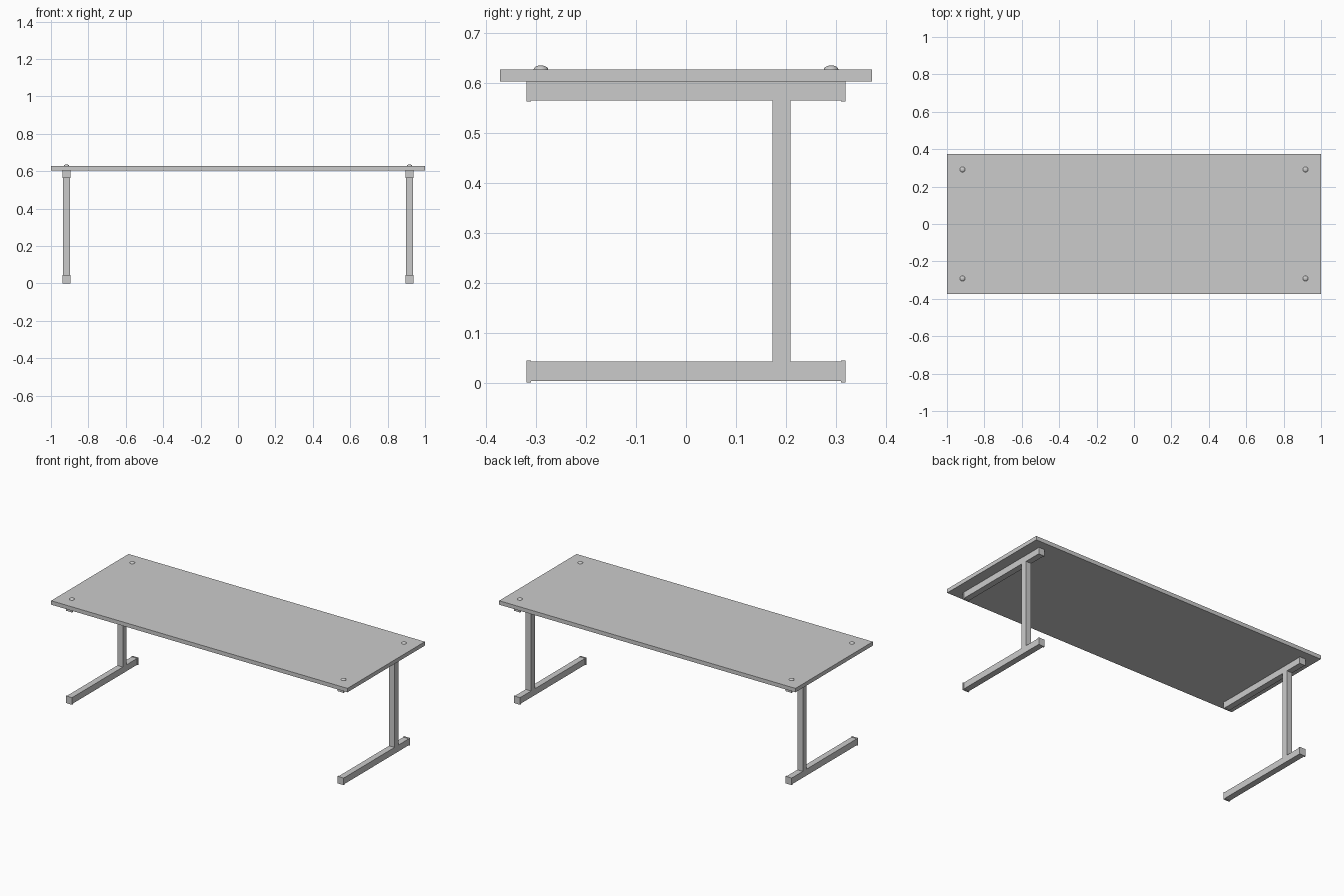
import bpy, bmesh
from mathutils import Matrix, Vector

if "Cube" in bpy.data.objects:
    bpy.data.objects.remove(bpy.data.objects["Cube"])


def box(name, lo, hi):
    lo, hi = Vector(lo), Vector(hi)
    bm = bmesh.new()
    size = hi - lo
    bmesh.ops.create_cube(bm, size=1, matrix=Matrix.Translation((lo + hi) / 2) @ Matrix.Diagonal((*size, 1)))
    return finish(name, bm)


def finish(name, bm):
    mesh = bpy.data.meshes.new(name)
    bm.to_mesh(mesh)
    bm.free()
    ob = bpy.data.objects.new(name, mesh)
    bpy.context.collection.objects.link(ob)
    return ob


def dome(name, x, y, z, radius, height):
    # upper half of a flattened sphere, with a closed base
    bm = bmesh.new()
    bmesh.ops.create_uvsphere(bm, u_segments=24, v_segments=12, radius=1)
    bmesh.ops.bisect_plane(bm, geom=bm.verts[:] + bm.edges[:] + bm.faces[:], dist=1e-5,
                           plane_co=(0, 0, 0), plane_no=(0, 0, 1), clear_inner=True)
    bmesh.ops.holes_fill(bm, edges=[e for e in bm.edges if e.is_boundary], sides=0)
    bm.transform(Matrix.Translation((x, y, z)) @ Matrix.Diagonal((radius, radius, height, 1)))
    for f in bm.faces:
        f.smooth = f.normal.z > -0.9
    for e in bm.edges:
        e.smooth = not any(len(f.verts) > 4 for f in e.link_faces)
    return finish(name, bm)


# Table top
box("table_top", (-1, -0.373, 0.604), (1, 0.373, 0.628))

LEG_X, HALF, CAP = 0.917, 0.0185, 0.0205
for side, label in ((-1, "left"), (1, "right")):
    x = side * LEG_X
    # Upright post, set toward the back
    box(label + "_post", (x - HALF, 0.173, 0.042), (x + HALF, 0.21, 0.566))
    # Foot and top rail, each with slightly larger end caps
    for part, z in (("foot", 0.0225), ("top_rail", 0.5855)):
        box(f"{label}_{part}", (x - HALF, -0.314, z - 0.0195), (x + HALF, 0.314, z + 0.0195))
        top = 0.0215 if part == "foot" else 0.0185
        for end, y in (("front", -0.3155), ("back", 0.3155)):
            box(f"{label}_{part}_{end}_cap", (x - CAP, y - 0.0045, z - 0.0220),
                (x + CAP, y + 0.0045, z + top))
    # Domed bolt heads on the table top
    for end, y in (("front", -0.291), ("back", 0.291)):
        dome(f"{label}_{end}_bolt", x, y, 0.628, 0.0145, 0.008)
